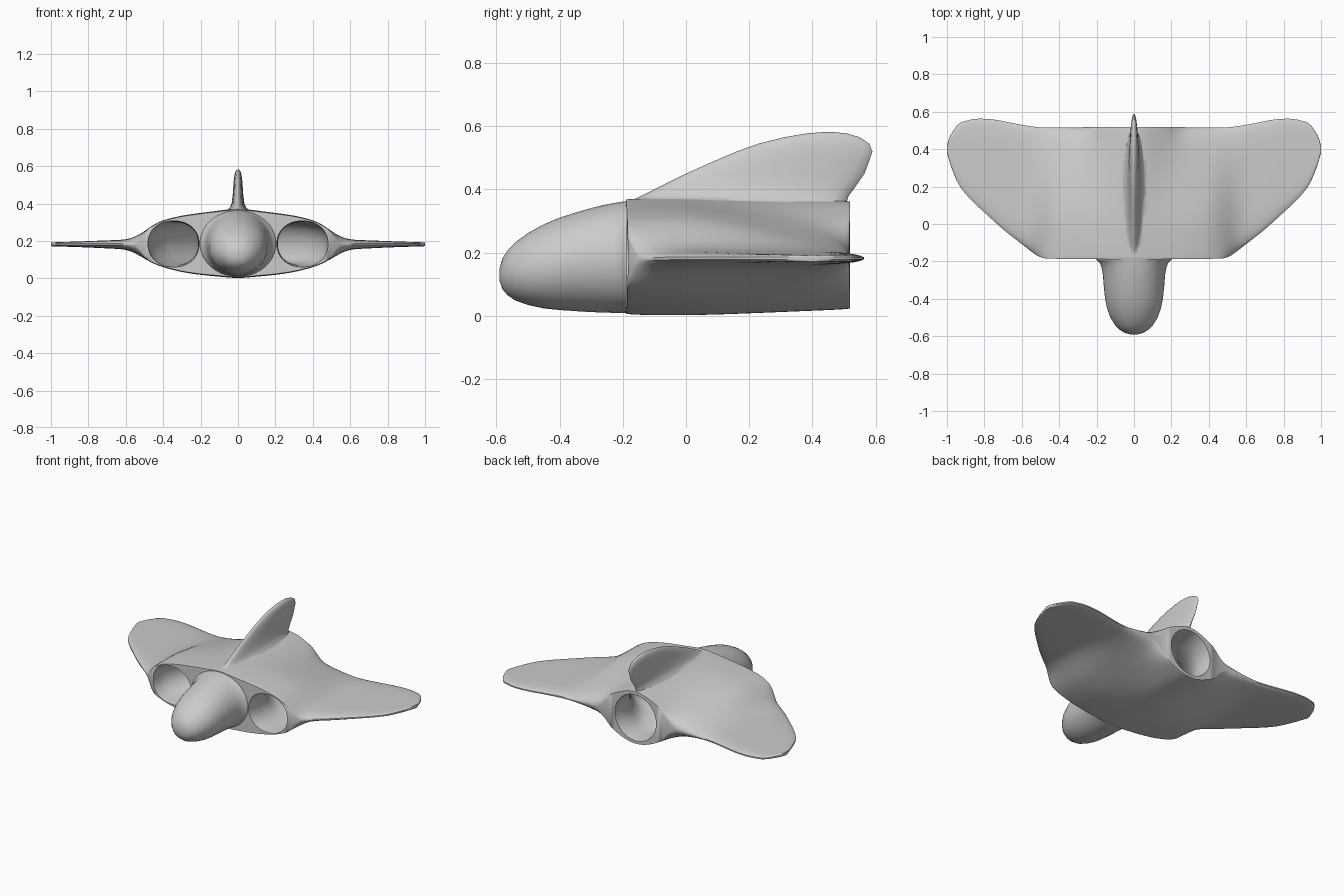
import bpy, bmesh, math

if "Cube" in bpy.data.objects:
    bpy.data.objects.remove(bpy.data.objects["Cube"])


def lerp(x, pts):
    """Piecewise linear lookup in (x, y) pairs."""
    if x <= pts[0][0]:
        return pts[0][1]
    for (a, p), (b, q) in zip(pts, pts[1:]):
        if x <= b:
            return p + (q - p) * (x - a) / (b - a)
    return pts[-1][1]


def soft(x, pts, r=0.035):
    """Lookup averaged over a small window, to round the corners."""
    return sum(lerp(abs(x + r * k / 3), pts) for k in range(-3, 4)) / 7


def smooth(a, b, x):
    t = min(1, max(0, (x - a) / (b - a)))
    return t * t * (3 - 2 * t)


def loft(name, rings):
    bm = bmesh.new()
    rows = [[bm.verts.new(p) for p in r] for r in rings]
    n = len(rows[0])
    for a, b in zip(rows, rows[1:]):
        for i in range(n):
            j = (i + 1) % n
            bm.faces.new((a[i], a[j], b[j], b[i]))
    bm.faces.new(rows[0])
    bm.faces.new(rows[-1])
    bmesh.ops.recalc_face_normals(bm, faces=bm.faces)
    me = bpy.data.meshes.new(name)
    bm.to_mesh(me)
    bm.free()
    ob = bpy.data.objects.new(name, me)
    bpy.context.collection.objects.link(ob)
    return ob


def oval(cx, y, cz, rx, rz, n=40, e=2.0):
    out = []
    for i in range(n):
        a = 2 * math.pi * (i + 0.5) / n
        c, s = math.cos(a), math.sin(a)
        out.append((cx + rx * math.copysign(abs(c) ** (2 / e), c), y,
                    cz + rz * math.copysign(abs(s) ** (2 / e), s)))
    return out


# Body and wings: planform and front / rear cross-section profiles over |x|
lead = [(0, -.19), (.5, -.185), (.7, -.03), (.82, .08), (.88, .135), (.94, .21), (.98, .31), (1, .38)]
trail = [(0, .52), (.5, .515), (.6, .53), (.75, .56), (.85, .565), (.94, .54), (.985, .47), (1, .42)]
top_f = [(0, .375), (.2, .35), (.3, .336), (.4, .312), (.45, .29), (.5, .252), (.55, .22), (.6, .207), (.8, .199), (1, .192)]
bot_f = [(0, 0), (.2, .018), (.3, .033), (.4, .058), (.45, .077), (.5, .105), (.55, .135), (.6, .155), (.8, .165), (1, .172)]
top_r = [(0, .368), (.05, .362), (.1, .342), (.15, .315), (.2, .29), (.3, .253), (.4, .225), (.5, .209), (.8, .199), (1, .192)]
bot_r = [(0, .018), (.05, .022), (.1, .04), (.15, .066), (.2, .09), (.3, .125), (.4, .147), (.5, .158), (.8, .165), (1, .172)]

half = [i * .025 for i in range(39)] + [.965, .98, .99, 1]
rings = []
N = 32
for x in [-h for h in half[:0:-1]] + half:
    ax = abs(x)
    look = soft if ax < .9 else lerp
    f, b = look(ax, lead), look(ax, trail)
    up, down = [], []
    for i in range(N + 1):
        v = (1 - math.cos(math.pi * i / N)) / 2
        k = smooth(.2, 1.1, v)
        t = soft(x, top_f) * (1 - k) + soft(x, top_r) * k
        d = soft(x, bot_f) * (1 - k) + soft(x, bot_r) * k
        # open, blunt rims at the intakes and exhaust; thin closed edges elsewhere
        edge = max(0, 1 - abs(2 * v - 1) ** 6) ** .5
        full = 1 - (smooth(.48, .56, ax) if v < .5 else smooth(.16, .3, ax))
        s = full * (.97 + .03 * edge) + (1 - full) * edge
        mid, h = (t + d) / 2, max(.004, (t - d) / 2 * s)
        y = f + (b - f) * v
        up.append((x, y, mid + h))
        down.append((x, y, mid - h))
    rings.append(up + down[::-1])
body = loft("airframe", rings)

# Rounded nose, flaring slightly into the body: y, half width, bottom, top
nose_pts = [(-.59, .02, .11, .15), (-.582, .05, .085, .18), (-.565, .078, .065, .207), (-.54, .102, .048, .233),
            (-.5, .127, .034, .262), (-.45, .145, .023, .29), (-.4, .155, .018, .311), (-.33, .162, .013, .333),
            (-.27, .167, .01, .349), (-.23, .174, .009, .357), (-.21, .183, .009, .36), (-.198, .193, .009, .362),
            (-.19, .203, .009, .363), (-.18, .205, .012, .363), (-.1, .17, .015, .35)]
nose = loft("nose", [oval(0, y, (lo + hi) / 2, w, (hi - lo) / 2, 48) for y, w, lo, hi in nose_pts])

# Swept tail fin: z, front y, back y, half thickness
fin_pts = [(.3, -.17, .505, .09), (.345, -.175, .508, .075), (.365, -.17, .51, .058), (.38, -.14, .515, .044), (.4, -.1, .53, .034),
           (.45, 0, .565, .028), (.49, .09, .58, .025), (.52, .16, .59, .023), (.545, .23, .58, .02),
           (.565, .31, .55, .016), (.577, .38, .51, .01), (.581, .43, .47, .004)]
M = 24
rings = []
for z, f, b, t in fin_pts:
    ring = []
    for i in range(M):
        a = 2 * math.pi * i / M
        ring.append((t * math.sin(a), (f + b) / 2 - (b - f) / 2 * math.cos(a), z))
    rings.append(ring)
fin = loft("tail_fin", rings)

# Twin intake ducts, flared at both mouths, curving into one central exhaust
duct_x = [(-.3, .348), (-.1, .343), (.02, .30), (.12, .225), (.22, .135), (.32, .05), (.4, 0), (.7, 0)]
duct_r = [(-.3, .138), (-.19, .138), (-.17, .135), (-.13, .131), (0, .115), (.1, .108), (.25, .112), (.4, .138), (.49, .143), (.52, .149), (.7, .149)]
stations = [-.3, -.2, -.19, -.18, -.17, -.15, -.13] + [-.1 + i * .035 for i in range(17)] + [.505, .52, .6]
ducts = []
for side in (-1, 1):
    rings = []
    for y in stations:
        near = 1 - smooth(-.15, .1, y)
        r = lerp(y, duct_r)
        cx = side * (lerp(y - .03, duct_x) + lerp(y, duct_x) + lerp(y + .03, duct_x)) / 3
        rings.append(oval(cx, y, .184 + .007 * (1 - near), r, r * (1 - .1 * near), e=2 + .15 * near))
    ducts.append(loft("duct_cutter", rings))

# Merge the parts and hollow out the ducts
bpy.context.view_layer.objects.active = body
for other, op in [(nose, 'UNION'), (fin, 'UNION'), (ducts[0], 'DIFFERENCE'), (ducts[1], 'DIFFERENCE')]:
    m = body.modifiers.new("join", 'BOOLEAN')
    m.operation, m.object, m.solver = op, other, 'EXACT'
    bpy.ops.object.modifier_apply(modifier=m.name)
    bpy.data.objects.remove(other)

body.select_set(True)
bpy.ops.object.shade_smooth_by_angle(angle=math.radians(60))
